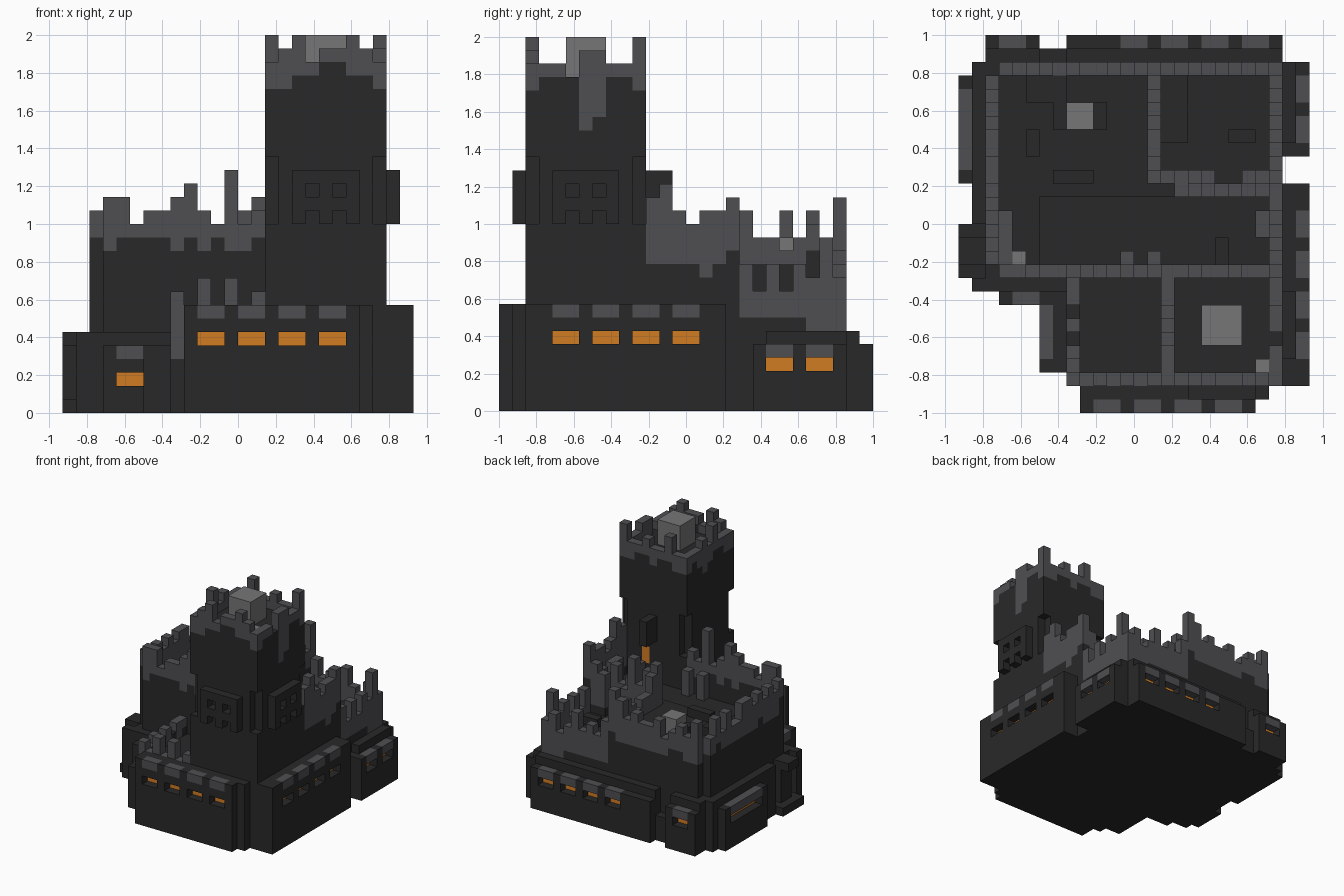
import bpy, bmesh, random

cube = bpy.data.objects.get("Cube")
if cube:
    bpy.data.objects.remove(cube)

random.seed(4)
U = 1 / 14                      # size of one block
DARK, GREY, LIGHT, GLOW = range(4)
COLOURS = [("charcoal stone", (0.022, 0.022, 0.022)),
           ("worn grey stone", (0.078, 0.077, 0.085)),
           ("light rubble", (0.18, 0.18, 0.18)),
           ("orange glow", (0.64, 0.20, 0.017))]
mats = []
for name, rgb in COLOURS:
    m = bpy.data.materials.new(name)
    m.use_nodes = True
    m.diffuse_color = (*rgb, 1)
    m.node_tree.nodes["Principled BSDF"].inputs["Base Color"].default_value = (*rgb, 1)
    mats.append(m)

blocks = {}                     # cell -> (part name, colour)


def fill(part, x, y, z, colour=DARK):
    for i in range(*x):
        for j in range(*y):
            for k in range(*z):
                blocks[i, j, k] = (part, colour)


def clear(x, y, z):
    for i in range(*x):
        for j in range(*y):
            for k in range(*z):
                blocks.pop((i, j, k), None)


def wall(part, cells, tops, lows):
    """Dark columns with a ragged grey crown."""
    for n, (i, j) in enumerate(cells):
        low = lows if isinstance(lows, int) else lows[n]
        fill(part, (i, i + 1), (j, j + 1), (0, low))
        fill(part, (i, i + 1), (j, j + 1), (low, tops[n]), GREY)


def ragged(base, count, spread=1):
    return [base + random.choice((0, 0, spread)) for _ in range(count)]


def windows(axis, face, inward, starts, top, sill):
    """Grey cap stones above glowing slots; face is the outermost cell."""
    for s in starts:
        for t in (s, s + 1):
            cell = lambda d, z: ((t, face + d * inward, z) if axis == "y"
                                 else (face + d * inward, t, z))
            blocks[cell(0, top - 1)] = ("window_caps", GREY)
            blocks.pop(cell(0, sill), None)
            blocks[cell(1, sill)] = ("window_glow", GLOW)


# Floors of the halls, with a sunken front strip
fill("great_hall_floor", (-11, 11), (-4, 12), (0, 11))
clear((-7, 10), (-3, 2), (10, 11))
clear((2, 11), (3, 12), (8, 11))
fill("front_room_floor", (-5, 2), (-12, -4), (0, 7))
for j in (-4, 11):              # cut corners of the hall
    clear((-11, -10), (j, j + 1), (6, 11))

# Stepped base around the building
for x, y, h in [((-4, 9), (-14, -12), 8), ((9, 10), (-13, -12), 8),
                ((11, 13), (-12, 3), 8), ((11, 13), (5, 12), 5),
                ((11, 12), (6, 12), 6), ((-5, 11), (12, 14), 5),
                ((-11, -7), (12, 14), 5), ((-5, 11), (12, 13), 6),
                ((-11, -7), (12, 13), 6), ((-7, -5), (12, 13), 3),
                ((-12, -11), (0, 12), 6), ((-13, -12), (3, 11), 5),
                ((-13, -11), (-4, 0), 1), ((-12, -11), (-3, -1), 6),
                ((-12, -5), (-5, -4), 6),
                ((-10, -5), (-6, -5), 5), ((-7, -5), (-11, -5), 5)]:
    fill("stepped_base", x, y, (0, h))
fill("left_ledge", (-13, -12), (-3, -1), (5, 6))

# Outer walls, ruined along the top
wall("hall_front_wall", [(x, -4) for x in range(-10, 2)],
     [16, 16, 14, 15, 15, 16, 17, 15, 14, 18, 14, 15],
     [12, 13, 13, 13, 13, 12, 13, 12, 13, 12, 12, 13])
wall("hall_left_wall", [(-11, y) for y in range(-3, 11)],
     [15, 14, 15, 14, 15, 14, 15, 15, 13, 13, 15, 13, 15, 13],
     [13] + ragged(11, 13))
wall("hall_back_wall", [(x, 11) for x in range(-10, 11)],
     [15, 13, 14, 13, 12, 14, 13, 13, 14, 13, 15, 16,
      12, 10, 11, 10, 12, 10, 9, 11, 10], ragged(10, 12) + ragged(7, 8, -1) + [6])
wall("hall_right_wall", [(10, y) for y in range(-3, 11)],
     [16, 17, 15, 14, 15, 15, 16, 11, 9, 11, 9, 11, 10, 13],
     [11, 11, 11, 11, 10, 11, 12, 7, 7, 7, 7, 7, 6, 6])
wall("front_room_wall", [(x, -12) for x in range(-5, 2)],
     [9, 8, 10, 8, 10, 8, 9], [4] + [7] * 6)
wall("front_room_side_wall", [(-5, y) for y in range(-11, -4)],
     [8, 9, 8, 9, 8, 9, 9], ragged(7, 7))

# Inner dividing walls
wall("inner_long_wall", [(1, y) for y in range(3, 11)],
     [16, 15, 13, 13, 12, 13, 14, 13], [11, 11, 11, 11, 11, 11, 12, 11])
wall("inner_cross_wall", [(x, 3) for x in (2, 3, 4, 5, 8, 9)],
     [15, 13, 16, 12, 13, 14], 9)
wall("inner_cross_wall", [(x, 2) for x in range(3, 10)],
     [13, 15, 13, 12, 14, 12, 13], 10)

# Rubble
fill("hall_rubble", (-6, -2), (7, 9), (11, 12))
fill("hall_rubble", (-8, -7), (5, 7), (11, 12))
fill("hall_rubble", (-8, -5), (9, 11), (11, 12))
fill("hall_rubble", (-6, -3), (3, 4), (11, 12))
fill("hall_rubble", (6, 7), (-3, -1), (10, 11))
fill("hall_rubble", (2, 4), (6, 11), (8, 9))
fill("hall_rubble", (7, 9), (6, 7), (8, 9))
fill("corner_rubble", (-10, -9), (-3, 1), (11, 12), GREY)
fill("corner_rubble", (9, 10), (-1, 1), (10, 13), GREY)
for i in (-1, 1):
    fill("corner_rubble", (i, i + 1), (-3, -2), (10, 13), GREY)
fill("loose_block", (-5, -3), (7, 9), (11, 13), LIGHT)
fill("loose_block", (-9, -8), (-3, -2), (11, 12), LIGHT)

# Tower with a ragged crown
fill("tower_core", (2, 11), (-12, -3), (0, 25))
wall("tower_front", [(x, -12) for x in range(2, 11)],
     [26, 27, 28, 26, 27, 27, 28, 27, 26], [24, 24, 25, 25, 26, 26, 25, 25, 24])
wall("tower_right", [(10, y) for y in range(-11, -3)],
     [26, 26, 25, 27, 27, 26, 26, 28], [25, 25, 25, 21, 22, 25, 25, 24])
wall("tower_left", [(2, y) for y in range(-11, -3)],
     [26, 26, 28, 26, 27, 26, 26, 26], [24, 25, 25, 24, 23, 24, 25, 24])
wall("tower_back", [(x, -4) for x in range(3, 10)],
     [26, 28, 26, 26, 27, 26, 26], [24, 25, 25, 24, 25, 25, 24])
fill("tower_top_block", (5, 8), (-9, -6), (25, 28), LIGHT)
fill("tower_top_chip", (9, 10), (-11, -10), (25, 26), LIGHT)
for i in (2, 10):               # notched corners
    for j in (-12, -4):
        clear((i, i + 1), (j, j + 1), (14, 19))

# Pierced bays on the tower
fill("tower_front_bay", (4, 9), (-13, -12), (14, 18))
fill("tower_right_bay", (11, 12), (-10, -5), (14, 18))
for k in (14, 16):
    for i in (5, 7):
        clear((i, i + 1), (-13, -12), (k, k + 1))
    for j in (-9, -7):
        clear((11, 12), (j, j + 1), (k, k + 1))
fill("tower_back_bay", (6, 7), (-3, -1), (15, 18))
fill("tower_back_glow", (7, 8), (-4, -3), (12, 14), GLOW)

# Rows of capped windows
windows("y", -14, 1, (-3, 0, 3, 6), 8, 5)
windows("x", 12, -1, (-10, -7, -4, -1), 8, 5)
windows("x", 12, -1, (6, 9), 5, 3)
windows("y", 13, -1, (-10, -1, 2, 5, 8), 5, 3)
windows("y", -6, 1, (-9,), 5, 2)
windows("x", -7, 1, (-10, -8), 5, 2)
windows("x", -13, 1, (4, 6, 8), 5, 3)

# Turn the exposed block faces into one mesh per part
STEPS = [(a, s) for a in range(3) for s in (0, 1)]
parts = {}
for cell, (part, colour) in blocks.items():
    parts.setdefault(part, []).append((cell, colour))
for part, cells in parts.items():
    bm = bmesh.new()
    corners = {}

    def vert(p):
        if p not in corners:
            corners[p] = bm.verts.new([c * U for c in p])
        return corners[p]

    for cell, colour in cells:
        for a, s in STEPS:
            near = list(cell)
            near[a] += 2 * s - 1
            if tuple(near) in blocks:
                continue
            loop = []
            for p, q in ((0, 0), (1, 0), (1, 1), (0, 1)):
                c = list(cell)
                c[a] += s
                c[(a + 1) % 3] += p
                c[(a + 2) % 3] += q
                loop.append(vert(tuple(c)))
            f = bm.faces.new(loop if s else loop[::-1])
            f.material_index = colour
    if bm.faces:
        mesh = bpy.data.meshes.new(part)
        bm.to_mesh(mesh)
        for m in mats:
            mesh.materials.append(m)
        bpy.context.collection.objects.link(bpy.data.objects.new(part, mesh))
    bm.free()
